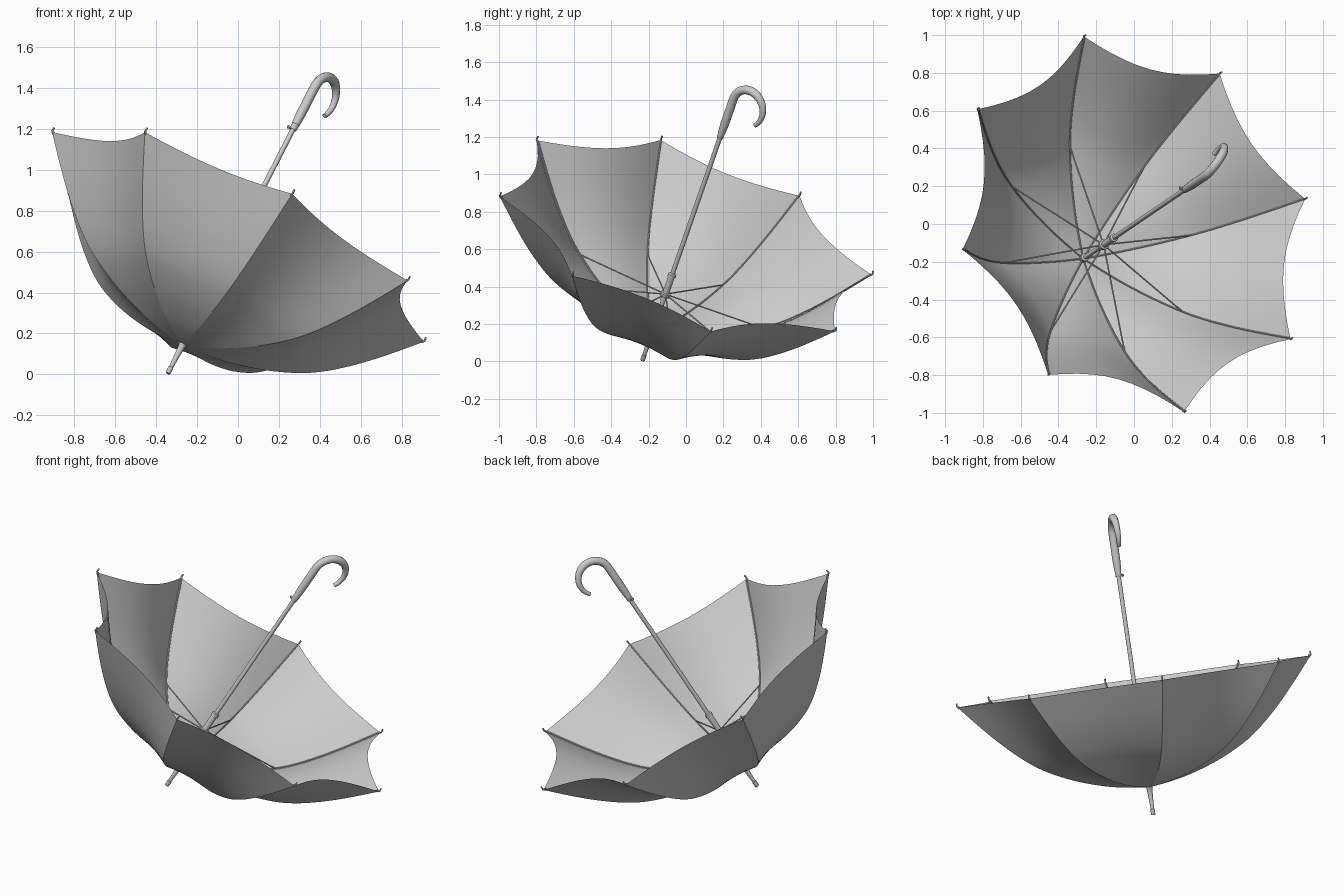
import bpy, bmesh
from math import sin, cos, pi, radians
from mathutils import Vector, Matrix

if "Cube" in bpy.data.objects:
    bpy.data.objects.remove(bpy.data.objects["Cube"])

# Local frame: z runs up the shaft, x points the way the hook curls
axis = Vector((0.436, 0.296, 0.85)).normalized()
hook = Vector((0.43, 0.757, -0.487))
hook = (hook - axis * hook.dot(axis)).normalized()
side = axis.cross(hook)
FRAME = Matrix.Translation((-0.345, -0.235, 0)) @ Matrix((hook, side, axis)).transposed().to_4x4()

RIBS = 8
PROFILE = [(0.01, 0.17), (0.12, 0.184), (0.25, 0.21), (0.42, 0.265), (0.575, 0.338),
           (0.68, 0.408), (0.78, 0.495), (0.87, 0.585), (0.96, 0.685), (1.05, 0.79)]


def smooth_path(pts, n=4):
    """Catmull-Rom samples through 2D points."""
    p = [Vector(q) for q in pts]
    p = [2 * p[0] - p[1]] + p + [2 * p[-1] - p[-2]]
    out = []
    for a, b, c, d in zip(p, p[1:], p[2:], p[3:]):
        for i in range(n):
            t = i / n
            out.append(0.5 * (2 * b + (c - a) * t + (2 * a - 5 * b + 4 * c - d) * t * t
                              + (3 * b - a - 3 * c + d) * t ** 3))
    return out + [p[-2]]


def polar(r, ang, z):
    return Vector((r * cos(ang), r * sin(ang), z))


def mesh_object(name, bm):
    mesh = bpy.data.meshes.new(name)
    bm.transform(FRAME)
    bm.to_mesh(mesh)
    bm.free()
    ob = bpy.data.objects.new(name, mesh)
    bpy.context.collection.objects.link(ob)
    return ob


def smooth(ob):
    bpy.ops.object.select_all(action='DESELECT')
    ob.select_set(True)
    bpy.context.view_layer.objects.active = ob
    bpy.ops.object.shade_smooth_by_angle(angle=radians(40))


def rods(name, paths, radius, res=2, taper=None):
    """Round tubes along polylines, as one mesh object."""
    cu = bpy.data.curves.new(name, 'CURVE')
    cu.dimensions = '3D'
    cu.bevel_depth = radius
    cu.bevel_resolution = res
    cu.use_fill_caps = True
    for path in paths:
        sp = cu.splines.new('POLY')
        sp.points.add(len(path) - 1)
        for i, co in enumerate(path):
            sp.points[i].co = (*(FRAME @ Vector(co)), 1)
            sp.points[i].radius = taper[i] if taper else 1
    ob = bpy.data.objects.new(name, cu)
    bpy.context.collection.objects.link(ob)
    bpy.ops.object.select_all(action='DESELECT')
    ob.select_set(True)
    bpy.context.view_layer.objects.active = ob
    bpy.ops.object.convert(target='MESH')
    smooth(bpy.context.view_layer.objects.active)


def lathe(name, profile, n=20):
    """Turned part around the shaft."""
    bm = bmesh.new()
    rings = [[bm.verts.new(polar(r, 2 * pi * i / n, z)) for i in range(n)] for r, z in profile]
    for a, b in zip(rings, rings[1:]):
        for i in range(n):
            j = (i + 1) % n
            bm.faces.new((a[i], a[j], b[j], b[i]))
    bm.faces.new(rings[0][::-1])
    bm.faces.new(rings[-1])
    smooth(mesh_object(name, bm))


# Canopy: eight panels stretched between ribs, hollowed towards their middles
rib = smooth_path(PROFILE)
SEG = 10
bm = bmesh.new()
rings = []
for r, z in rib:
    ring = []
    for k in range(RIBS):
        a = polar(r, 2 * pi * k / RIBS, z)
        b = polar(r, 2 * pi * (k + 1) / RIBS, z)
        for i in range(SEG):
            u = i / SEG
            co = a.lerp(b, u)
            f = 1 - 0.34 * u * (1 - u)
            ring.append(bm.verts.new((co.x * f, co.y * f, z)))
    rings.append(ring)
N = RIBS * SEG
for a, b in zip(rings, rings[1:]):
    for i in range(N):
        j = (i + 1) % N
        bm.faces.new((a[i], a[j], b[j], b[i])).smooth = True
for a, b in zip(rings, rings[1:]):
    for i in range(0, N, SEG):
        bm.edges.get((a[i], b[i])).smooth = False
mesh_object("canopy", bm)

# Ribs, stretchers and tip pins
angles = [2 * pi * k / RIBS for k in range(RIBS)]
rods("ribs", [[polar(max(r - 0.006, 0.008), t, z + 0.006) for r, z in rib] for t in angles], 0.004, 1)
rods("stretchers", [[polar(0.022, t, 0.42), polar(0.57, t, 0.345)] for t in angles], 0.004, 1)
rods("rib_tips", [[polar(1.04, t, 0.782), polar(1.052, t, 0.795), polar(1.05, t, 0.815)]
                  for t in angles], 0.005, 1)

# Shaft with ferrule, and the sliding runner
lathe("ferrule", [(0.011, 0.006), (0.013, 0.01), (0.013, 0.04), (0.010, 0.042),
                  (0.014, 0.12), (0.017, 0.165), (0.022, 0.172), (0.022, 0.18)])
lathe("shaft", [(0.0125, 0.17), (0.0125, 1.44)])
lathe("top_notch", [(0.02, 0.18), (0.022, 0.184), (0.022, 0.2), (0.013, 0.205)])
lathe("runner", [(0.017, 0.385), (0.017, 0.41), (0.027, 0.412), (0.027, 0.43), (0.018, 0.433),
                 (0.018, 0.53), (0.022, 0.532), (0.022, 0.55), (0.013, 0.555)])

# Hooked handle with collar and release button
path = [(0, 0, 1.435), (0, 0, 1.5), (0, 0, 1.58)]
for i in range(25):
    t = pi - (pi + 0.7) * i / 24
    path.append((0.1 + 0.1 * cos(t), 0, 1.65 + 0.1 * sin(t)))
taper = [1 if i < 14 else 1 - 0.5 * (i - 14) / (len(path) - 15) for i in range(len(path))]
taper[0] = 0.85
rods("handle", [path], 0.0235, 4, taper)
lathe("handle_collar", [(0.016, 1.405), (0.018, 1.408), (0.018, 1.436)])
rods("release_button", [[polar(0.01, 1.92, 1.412), polar(0.032, 1.92, 1.41)]], 0.008, 2)
